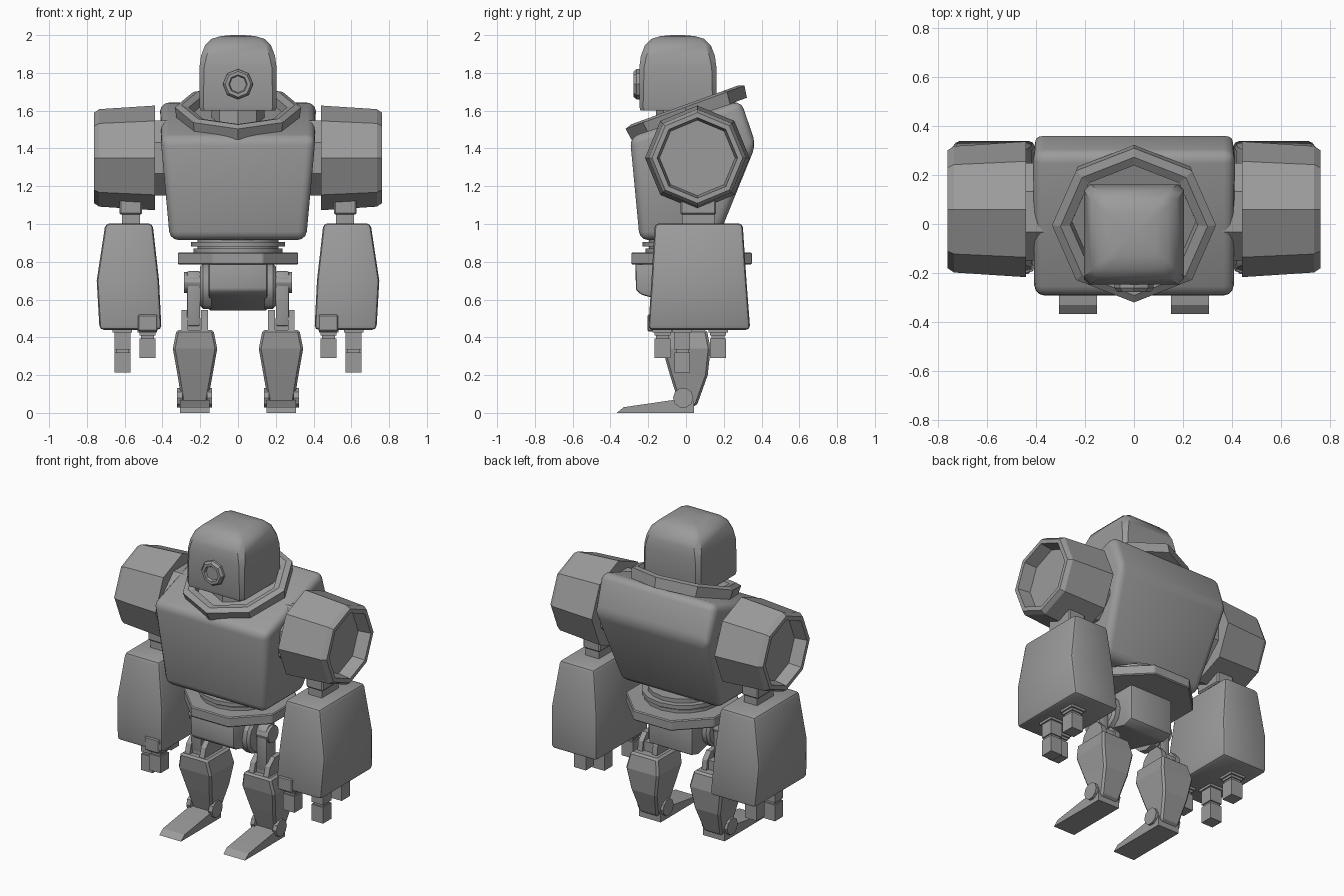
import bpy, math
from mathutils import Vector, Matrix

if "Cube" in bpy.data.objects:
    bpy.data.objects.remove(bpy.data.objects["Cube"])

grey = bpy.data.materials.new("matte_grey")
grey.diffuse_color = (0.33, 0.33, 0.33, 1)
grey.use_nodes = True
grey.node_tree.nodes["Principled BSDF"].inputs["Base Color"].default_value = grey.diffuse_color


def loft(name, rings, bevel=0.0, segs=2, smooth=30, cap=True, loop=False):
    """Skin a list of equal-length vertex rings into one part."""
    n = len(rings[0])
    verts = [Vector(p) for r in rings for p in r]
    faces = []
    count = len(rings)
    for i in range(count if loop else count - 1):
        a, b = i * n, ((i + 1) % count) * n
        faces += [(a + j, a + (j + 1) % n, b + (j + 1) % n, b + j) for j in range(n)]
    if cap and not loop:
        faces += [tuple(range(n))[::-1], tuple(range((count - 1) * n, count * n))]
    me = bpy.data.meshes.new(name)
    me.from_pydata(verts, [], faces)
    me.materials.append(grey)
    ob = bpy.data.objects.new(name, me)
    bpy.context.collection.objects.link(ob)
    bpy.ops.object.select_all(action='DESELECT')
    ob.select_set(True)
    bpy.context.view_layer.objects.active = ob
    bpy.ops.object.mode_set(mode='EDIT')
    bpy.ops.mesh.select_all(action='SELECT')
    bpy.ops.mesh.normals_make_consistent(inside=False)
    bpy.ops.object.mode_set(mode='OBJECT')
    if bevel:
        m = ob.modifiers.new("bevel", 'BEVEL')
        m.width, m.segments, m.limit_method = bevel, segs, 'ANGLE'
        m.angle_limit = math.radians(25)
        bpy.ops.object.modifier_apply(modifier="bevel")
    if smooth:
        bpy.ops.object.shade_smooth_by_angle(angle=math.radians(smooth))
    return ob


def rect(x0, x1, y0, y1, z):
    return [(x0, y0, z), (x1, y0, z), (x1, y1, z), (x0, y1, z)]


def box(name, x0, x1, y0, y1, z0, z1, bevel=0.0):
    return loft(name, [rect(x0, x1, y0, y1, z0), rect(x0, x1, y0, y1, z1)], bevel, 1, 0)


def side_prism(name, profile, x0, x1, bevel=0.0):
    """Extrude a (y, z) profile along x."""
    return loft(name, [[(x, y, z) for y, z in profile] for x in (x0, x1)], bevel)


def ring_x(x, y, z, r, n=8, turn=0.0):
    return [(x, y + r * math.cos(math.tau * i / n + turn), z + r * math.sin(math.tau * i / n + turn))
            for i in range(n)]


def ring_y(y, z, r, n=8):
    return [(r * math.cos(math.tau * i / n), y, z + r * math.sin(math.tau * i / n)) for i in range(n)]


def ring_z(y, z, r, n=8, turn=0.0):
    return [(r * math.cos(math.tau * i / n + turn), y + r * math.sin(math.tau * i / n + turn), z)
            for i in range(n)]


# torso: side profile with a width at every corner, edges rounded
corners = [(-.245, .915, .36), (-.297, 1.46, .412), (.29, 1.655, .412), (.37, 1.42, .412), (.165, .915, .36)]
loft("torso", [[(s * w, y, z) for y, z, w in corners] for s in (-1, 1)], .045, 3, 40)

# collar: tilted octagonal ring with a neck disc inside
tilt = Matrix.Translation((0, .005, 1.59)) @ Matrix.Rotation(math.radians(20), 4, 'X')
profile = [(.325, -.035), (.335, .03), (.30, .042), (.26, .03), (.25, -.035)]
collar = [[tilt @ Vector(p) for p in ring_z(0, z, r)] for r, z in profile]
loft("collar", collar, smooth=0, loop=True)
loft("neck", [[tilt @ Vector(p) for p in ring_z(0, z, .26)] for z in (-.06, -.015)], smooth=0)
loft("neck_post", [ring_z(-.02, z, .14) for z in (1.5, 1.64)], smooth=0)

# head: chamfered square that closes into a dome
def head_ring(z, h, c):
    return [(x, y - .043, z) for x, y in
            [(-h, c - h), (c - h, -h), (h - c, -h), (h, c - h), (h, h - c), (h - c, h), (c - h, h), (-h, h - c)]]

loft("head", [head_ring(*v) for v in [(1.60, .198, .02), (1.62, .204, .02), (1.83, .204, .025), (1.89, .196, .03),
                                      (1.945, .175, .03), (1.98, .14, .028), (1.995, .09, .02), (2.0, .03, .008)]],
     smooth=35)

# eye: octagonal bezel with a sunken lens
loft("eye", [ring_y(y, 1.74, r) for y, r in [(-.23, .08), (-.262, .08), (-.277, .068), (-.277, .05), (-.262, .044)]],
     smooth=0)

# waist and belt
loft("waist_upper", [ring_z(.02, z, .25, 16) for z in (.88, .905)])
loft("waist_core", [ring_z(.02, z, .215, 16) for z in (.83, .93)])
loft("waist_lower", [ring_z(.02, z, .235, 16) for z in (.85, .87)])
loft("belt", [ring_z(.03, z, .345, 8, math.pi / 8) for z in (.785, .85)], .006, 1, 0)
side_prism("pelvis", [(-.268, .80), (-.265, .65), (-.235, .625), (.09, .54), (.16, .56), (.16, .80)], -.155, .155, .012)

for s, side in ((-1, "right"), (1, "left")):
    def sx(a, b):
        return (a * s, b * s) if s > 0 else (b * s, a * s)

    # shoulder: tapered octagonal drum with a hollow outer end
    drum = [(.44, .20), (.44, .277), (.735, .258), (.762, .24), (.762, .213), (.68, .20)]
    loft(side + "_shoulder", [ring_x(x * s, .06, 1.35, r) for x, r in drum], smooth=0)
    loft(side + "_shoulder_joint", [ring_x(x * s, .05, 1.35, .215, 8, math.pi / 8) for x in (.36, .46)], smooth=0)

    # elbow links
    box(side + "_elbow", *sx(.52, .615), -.02, .15, .97, 1.12)
    box(side + "_elbow_cuff", *sx(.508, .628), -.03, .16, 1.05, 1.13, .008)

    # forearm: boxy shell widest below the middle
    rows = [(1.003, .452, .702, -.165, .30), (.70, .418, .748, -.183, .32), (.44, .405, .733, -.20, .34)]
    loft(side + "_forearm", [rect(x0 * s, x1 * s, y0, y1, z) for z, x0, x1, y0, y1 in rows], .022, 2, 35)

    # three jointed fingers
    for name, x, y, z in (("thumb", .48, -.125, .29), ("middle_finger", .612, -.02, .215), ("rear_finger", .612, .17, .29)):
        def block(part, h, z0, z1):
            box(f"{side}_{name}_{part}", x * s - h, x * s + h, y - h, y + h, z0, z1)
        block("tip", .042, z, z + .105)
        block("knuckle", .034, z + .1, z + .125)
        block("base", .042, z + .12, .45)
        block("socket", .052, .425, .46)
    box(side + "_thumb_mount", *sx(.425, .53), -.204, -.10, .432, .52, .006)

    # hip disc and thigh link
    loft(side + "_hip_disc", [ring_x(x * s, -.06, .67, r, 12) for x, r in
                              [(.14, .12), (.185, .12), (.20, .105)]])
    thigh = [(-.065, .72), (-.04, .75), (.01, .75), (.035, .72), (.035, .46), (-.065, .46)]
    side_prism(side + "_thigh", [(y - .03, z) for y, z in thigh], *sx(.20, .27), .008)
    loft(side + "_hip_pin", [ring_x(x * s, -.045, .69, .055, 12) for x in (.18, .285)])

    # knee bracket
    knee = [(-.12, .43), (-.10, .50), (-.05, .545), (.02, .545), (.06, .50), (.07, .43)]
    for x0, x1 in ((.16, .195), (.265, .30)):
        side_prism(side + "_knee_bracket", knee, *sx(x0, x1))
    box(side + "_knee_block", *sx(.17, .29), -.09, .05, .43, .50)

    # shin: tapered, bulging under the knee
    shin = [(.44, .13, .325, -.135, .11), (.34, .11, .345, -.125, .13), (.20, .135, .32, -.085, .115),
            (.06, .16, .298, -.04, .065), (.035, .165, .295, -.03, .055)]
    loft(side + "_shin", [rect(x0 * s, x1 * s, y0, y1, z) for z, x0, x1, y0, y1 in shin], .012, 1, 0)

    # wedge foot and ankle pin
    foot = [(-.367, 0), (-.33, .03), (-.07, .068), (.042, .068), (.042, 0)]
    side_prism(side + "_foot", foot, *sx(.152, .307))
    for x0, x1 in ((.137, .165), (.295, .323)):
        loft(side + "_ankle_disc", [ring_x(x * s, -.015, .08, .054, 10) for x in (x0, x1)], smooth=0)
